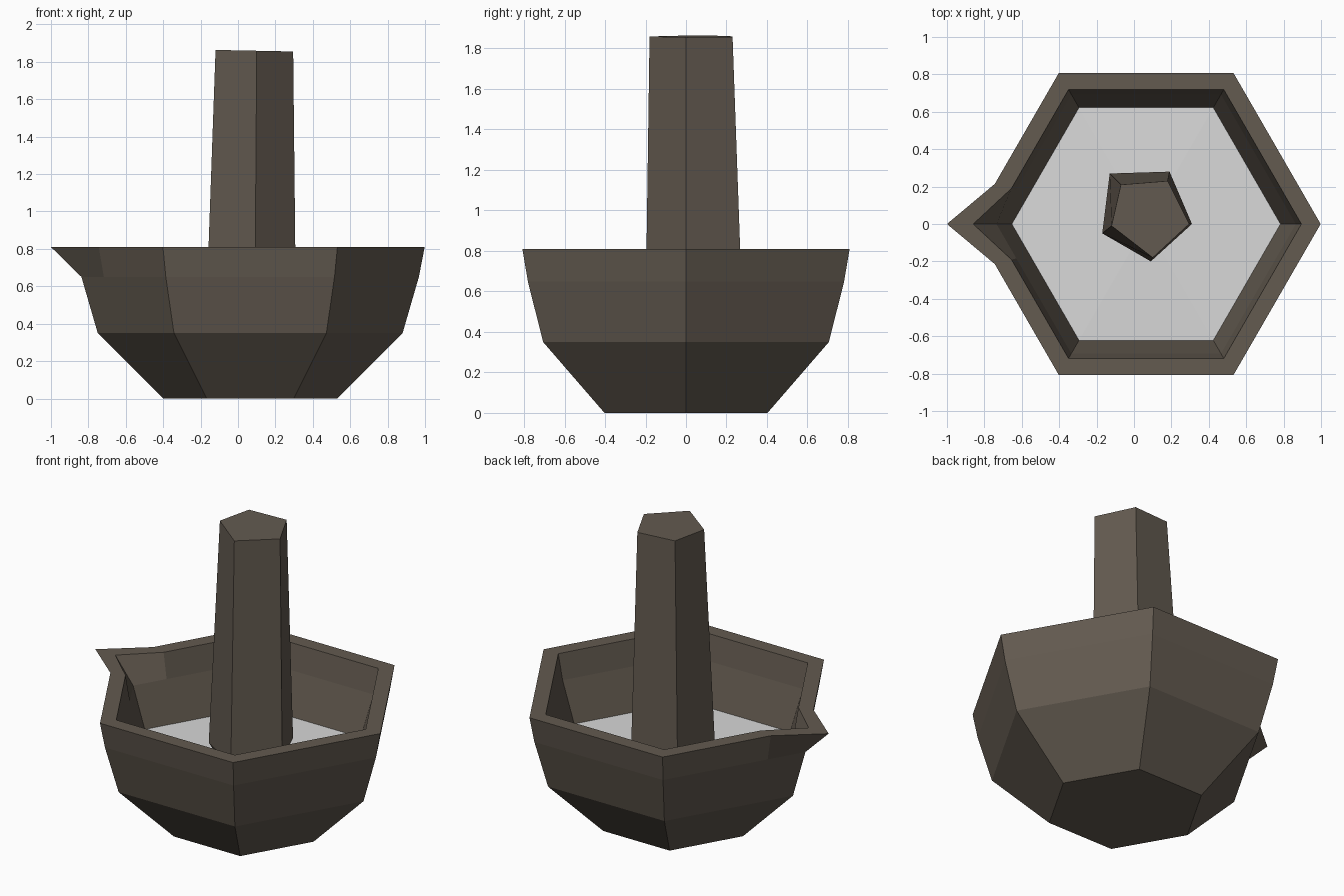
import bpy, bmesh, math
from mathutils import Vector

if "Cube" in bpy.data.objects:
    bpy.data.objects.remove(bpy.data.objects["Cube"])

CX = 0.065  # bowl axis


def material(name, rgb):
    m = bpy.data.materials.new(name)
    m.diffuse_color = (*rgb, 1)
    m.use_nodes = True
    m.node_tree.nodes["Principled BSDF"].inputs["Base Color"].default_value = m.diffuse_color
    return m


stone = material("dark_stone", (0.125, 0.103, 0.080))
powder = material("pale_powder", (0.70, 0.70, 0.70))


def build(name, rings, mat, cap_start=True, cap_end=True):
    """Loft a list of equal-length vertex rings into one flat-shaded object."""
    bm = bmesh.new()
    loops = [[bm.verts.new(p) for p in r] for r in rings]
    n = len(rings[0])
    for a, b in zip(loops, loops[1:]):
        for i in range(n):
            j = (i + 1) % n
            bm.faces.new((a[i], a[j], b[j], b[i]))
    if cap_start:
        bm.faces.new(loops[0][::-1])
    if cap_end:
        bm.faces.new(loops[-1])
    bmesh.ops.recalc_face_normals(bm, faces=bm.faces[:])
    me = bpy.data.meshes.new(name)
    bm.to_mesh(me)
    bm.free()
    me.materials.append(mat)
    ob = bpy.data.objects.new(name, me)
    bpy.context.collection.objects.link(ob)
    return ob


def hexagon(r, z, lip_x=None):
    """Hexagon ring with two extra points beside the left corner for the spout."""
    c = [Vector((CX + r * math.cos(math.radians(60 * i)),
                 r * math.sin(math.radians(60 * i)), z)) for i in range(6)]
    ring = [c[0], c[1], c[2], c[3].lerp(c[2], 0.265), c[3].copy(),
            c[3].lerp(c[4], 0.265), c[4], c[5]]
    if lip_x is not None:
        ring[4].x = lip_x
    return ring


# Mortar bowl: outside going up, over the rim, inside going down
build("mortar_bowl", [
    hexagon(0.465, 0), hexagon(0.815, 0.35), hexagon(0.902, 0.65),
    hexagon(0.933, 0.81, -1.0), hexagon(0.83, 0.81, -0.86),
    hexagon(0.80, 0.65), hexagon(0.714, 0.38)], stone)

# Powder filling, very slightly mounded
build("powder_filling", [hexagon(0.718, 0.395), hexagon(0.02, 0.41)], powder,
      cap_start=False)

# Pestle: five-sided, slightly leaning, widest just above the powder
wide = [(-0.13, 0.27), (-0.17, -0.05), (0.09, -0.20), (0.31, 0.0), (0.19, 0.28)]
slim = [(-0.07, 0.21), (-0.12, -0.01), (0.10, -0.18), (0.295, 0.0), (0.18, 0.23)]
mid = Vector((0.06, 0.06))


def pestle_ring(points, z, scale=1.0, tilt=0.0):
    return [(mid.x + (x - mid.x) * scale, mid.y + (y - mid.y) * scale,
             z - tilt * (x - mid.x)) for x, y in points]


build("pestle", [pestle_ring(wide, 0.385, 0.82), pestle_ring(wide, 0.46),
                 pestle_ring(slim, 1.86, 1.0, 0.02)], stone)
